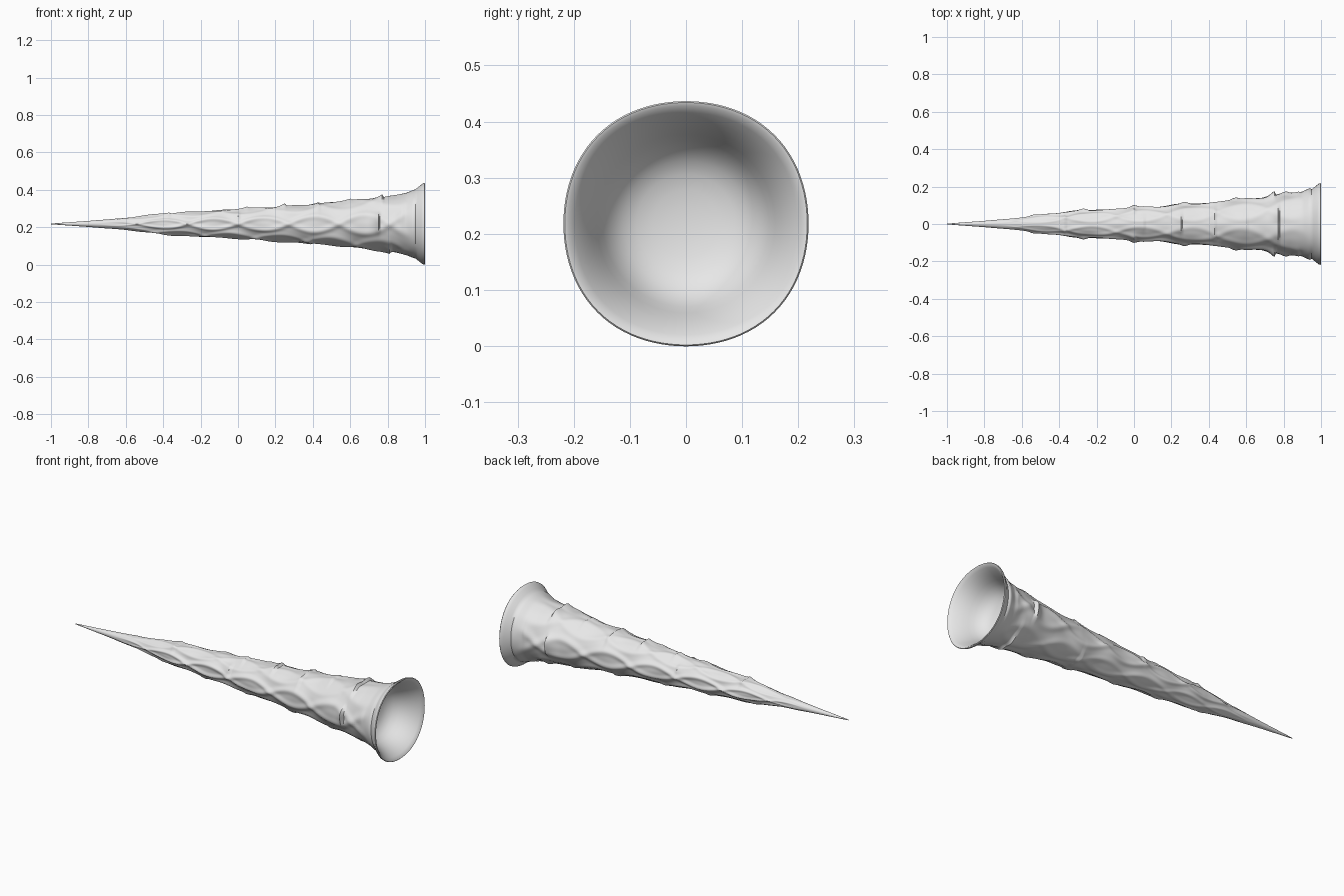
import bpy, bmesh, math

if "Cube" in bpy.data.objects:
    bpy.data.objects.remove(bpy.data.objects["Cube"])

SIDES = 96
CENTRE_Z = 0.218

# Outer taper (x, radius), then the rim and hollow bowl
OUTER = [(-1, 0.002), (-0.8, 0.016), (-0.6, 0.033), (-0.4, 0.058), (-0.2, 0.071),
         (0, 0.082), (0.2, 0.095), (0.4, 0.109), (0.6, 0.128), (0.75, 0.145),
         (0.84, 0.156), (0.9, 0.168), (0.95, 0.186), (0.975, 0.206), (0.99, 0.217)]
BOWL = [(0.997, 0.2185), (1.0, 0.216), (0.998, 0.21), (0.985, 0.198), (0.965, 0.184),
        (0.94, 0.17), (0.915, 0.159), (0.89, 0.148), (0.865, 0.133), (0.845, 0.112),
        (0.833, 0.088), (0.826, 0.06), (0.822, 0.03)]

# Raised scale lips: x of the edge, angle from the top, height, angular width
LIPS = [(0.06, 0.0, 0.010, 0.5), (0.25, 0.1, 0.014, 0.4), (0.43, 0.3, 0.008, 0.6),
        (0.60, 0.0, 0.007, 0.5), (0.77, 0.25, 0.017, 0.4), (0.75, 1.5, 0.026, 0.3),
        (0.82, 2.9, 0.014, 0.5), (0.40, 2.8, 0.008, 0.5), (0.89, 1.35, 0.010, 0.45),
        (0.00, 1.1, 0.008, 0.4), (-0.37, 0.4, 0.007, 0.6)]


def radius_at(x):
    for (x0, r0), (x1, r1) in zip(OUTER, OUTER[1:]):
        if x <= x1:
            return r0 + (r1 - r0) * (x - x0) / (x1 - x0)
    return OUTER[-1][1]


def relief(x, angle):
    """Wavy bark-like ridges and scale lips, mirrored front to back."""
    a = abs(angle)
    fade = max(0, min(1, (x + 0.75) / 0.4)) * max(0, min(1, (0.93 - x) / 0.08))
    h = 0
    # two crossing ridges on each flank, and softer ones near top and bottom
    for centre, amp in ((math.pi / 2, 0.008), (0.55, 0.004), (2.6, 0.005)):
        for sign in (1, -1):
            line = centre + sign * 0.38 * math.sin(2 * math.pi * x / 0.54 + centre * 2)
            h += amp * math.exp(-((a - line) / 0.15) ** 2)
    h += 0.003 * math.sin(11 * x + 3 * a) * math.sin(23 * x - 2 * a) - 0.004
    for edge, at, height, width in LIPS:
        t = (edge - x) / 0.07
        if 0 <= t < 1:
            h += height * (1 - t) ** 2 * math.exp(-((a - at) / width) ** 2)
    return h * fade


def rim_wobble(x, angle):
    return 0.005 * math.sin(2 * angle) ** 2 * max(0, min(1, (x - 0.9) / 0.08))


bm = bmesh.new()


def add_ring(x, r, carved):
    ring = []
    for i in range(SIDES):
        a = -math.pi + 2 * math.pi * i / SIDES
        rr = r + (relief(x, a) if carved else 0) + rim_wobble(x, a)
        # flanks are slightly wider than the height along the shaft
        wide = 1.05 if carved and x < 0.95 else 1.0
        ring.append(bm.verts.new((x, rr * math.sin(a) * wide, CENTRE_Z + rr * math.cos(a))))
    return ring


rings = []
for i in range(200):
    x = -1 + 1.99 * i / 199
    rings.append(add_ring(x, radius_at(x), True))
for x, r in BOWL:
    rings.append(add_ring(x, r, False))

# Skin the rings and close the tip and the bowl floor
for lower, upper in zip(rings, rings[1:]):
    for i in range(SIDES):
        j = (i + 1) % SIDES
        bm.faces.new((lower[i], lower[j], upper[j], upper[i]))
for x, ring in ((-1.0, rings[0]), (0.821, rings[-1])):
    pole = bm.verts.new((x, 0, CENTRE_Z))
    for i in range(SIDES):
        bm.faces.new((pole, ring[i], ring[(i + 1) % SIDES]))
bmesh.ops.recalc_face_normals(bm, faces=bm.faces)

mesh = bpy.data.meshes.new("carved_horn")
bm.to_mesh(mesh)
bm.free()
horn = bpy.data.objects.new("carved_horn", mesh)
bpy.context.collection.objects.link(horn)

grey = bpy.data.materials.new("plain_grey")
grey.diffuse_color = (0.8, 0.8, 0.8, 1)
grey.use_nodes = True
grey.node_tree.nodes["Principled BSDF"].inputs["Base Color"].default_value = grey.diffuse_color
mesh.materials.append(grey)

bpy.context.view_layer.objects.active = horn
horn.select_set(True)
bpy.ops.object.shade_smooth_by_angle(angle=math.radians(50))
